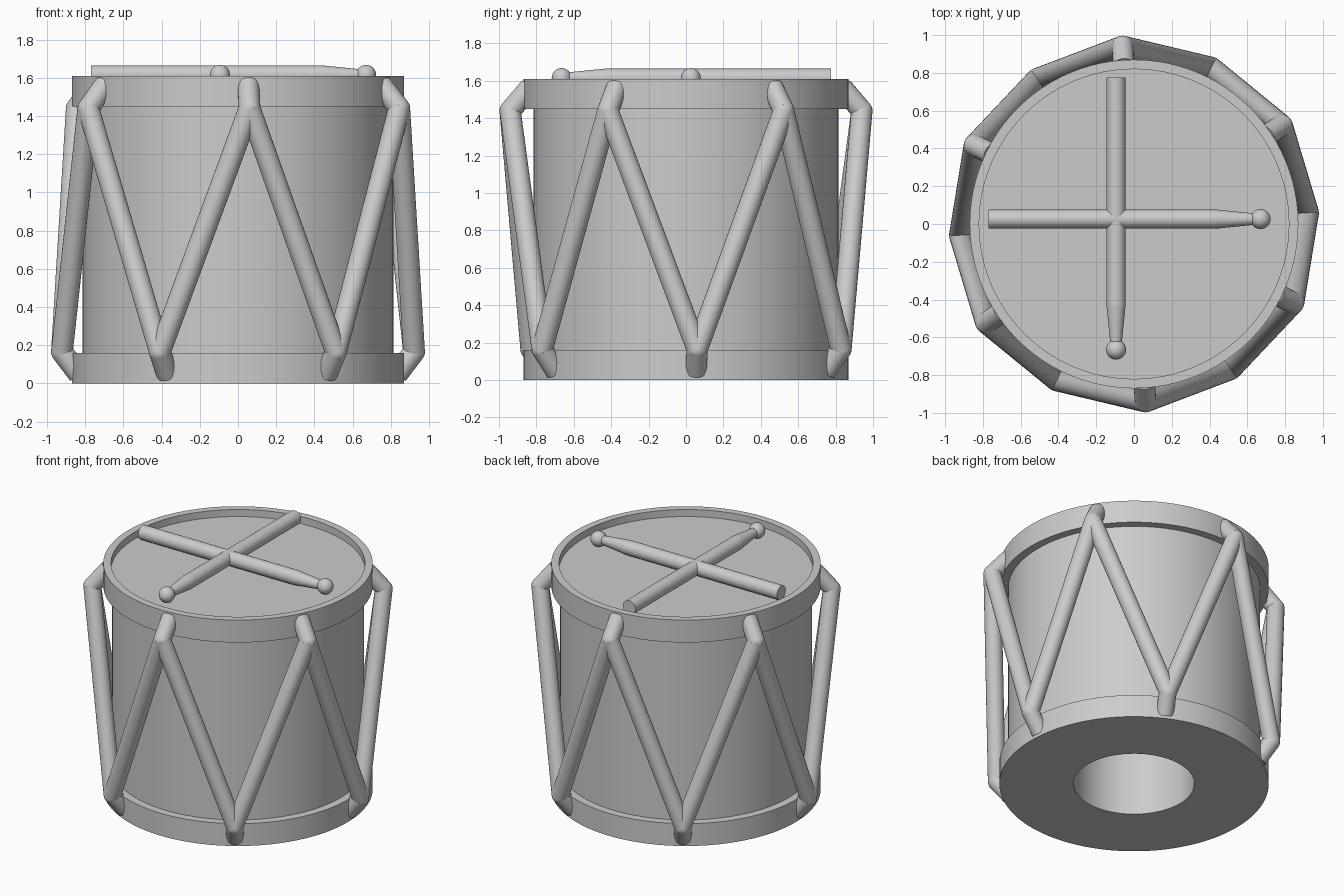
import bpy, bmesh, math
from mathutils import Vector

cube = bpy.data.objects.get("Cube")
if cube:
    bpy.data.objects.remove(cube, do_unlink=True)

grey = bpy.data.materials.new("plain grey")
grey.use_nodes = True
COLOUR = (0.6, 0.6, 0.6, 1)
grey.diffuse_color = COLOUR
grey.node_tree.nodes["Principled BSDF"].inputs["Base Color"].default_value = COLOUR


def finish(name, bm):
    """Turn a bmesh into a smooth-shaded object with crisp edges."""
    mesh = bpy.data.meshes.new(name)
    bm.to_mesh(mesh)
    bm.free()
    mesh.materials.append(grey)
    obj = bpy.data.objects.new(name, mesh)
    bpy.context.collection.objects.link(obj)
    bpy.ops.object.select_all(action='DESELECT')
    obj.select_set(True)
    bpy.context.view_layer.objects.active = obj
    bpy.ops.object.shade_smooth_by_angle(angle=math.radians(35))
    return obj


def lathe(name, profile, steps=96):
    """Spin a (radius, z) profile about the z axis."""
    bm = bmesh.new()
    verts = [bm.verts.new((r, 0, z)) for r, z in profile]
    edges = [bm.edges.new(pair) for pair in zip(verts, verts[1:])]
    bmesh.ops.spin(bm, geom=verts + edges, axis=(0, 0, 1), cent=(0, 0, 0),
                   steps=steps, angle=math.tau, use_duplicate=False)
    bmesh.ops.remove_doubles(bm, verts=bm.verts, dist=1e-4)
    bmesh.ops.dissolve_degenerate(bm, dist=1e-5, edges=bm.edges)
    # The profiles run bottom to outside to top, so normals must face off the solid
    (r0, z0), (r1, z1) = profile[0], profile[1]
    face = min(bm.faces, key=lambda f: abs(f.calc_center_median().z - (z0 + z1) / 2)
               + abs(f.calc_center_median().xy.length - (r0 + r1) / 2))
    face.normal_update()
    c = face.calc_center_median()
    out = Vector((c.x, c.y, 0)).normalized() * (z1 - z0) + Vector((0, 0, r0 - r1))
    if face.normal.dot(out) < 0:
        bmesh.ops.reverse_faces(bm, faces=bm.faces)
    return finish(name, bm)


def tube(bm, a, b, r1, r2=None, sides=24):
    """Add a capped cylinder or cone between two points."""
    a, b = Vector(a), Vector(b)
    turn = (b - a).to_track_quat('Z', 'Y').to_matrix().to_4x4()
    turn.translation = (a + b) / 2
    bmesh.ops.create_cone(bm, cap_ends=True, segments=sides, radius1=r1,
                          radius2=r1 if r2 is None else r2,
                          depth=(b - a).length, matrix=turn)


def ball(bm, centre, radius):
    made = bmesh.ops.create_uvsphere(bm, u_segments=24, v_segments=16, radius=radius)
    bmesh.ops.translate(bm, verts=made["verts"], vec=centre)


# Drum: parts meet edge to edge
HOOP, SHELL, RIM, BORE = 0.87, 0.815, 0.82, 0.39
TOP, HEAD, BAND = 1.61, 1.56, 0.16
lathe("bottom_bore", [(0, 1.4), (BORE, 1.4), (BORE, 0)])
lathe("lower_hoop", [(BORE, 0), (HOOP, 0), (HOOP, BAND), (SHELL, BAND)])
lathe("shell", [(SHELL, BAND), (SHELL, TOP - BAND)])
lathe("upper_hoop", [(SHELL, TOP - BAND), (HOOP, TOP - BAND), (HOOP, TOP),
                     (RIM, TOP), (RIM, HEAD)])
lathe("drumhead", [(RIM, HEAD), (0, HEAD)])

# Zigzag rope: alternating high and low bends, each tied into its hoop
ROPE = 0.057


def rope_point(i, high, low):
    radius, z = low if i % 2 == 0 else high
    a = math.radians(3.7 + 30 * i)
    return Vector((radius * math.cos(a), radius * math.sin(a), z))


rope = bmesh.new()
for i in range(12):
    bend = rope_point(i, (0.942, 1.44), (0.924, 0.165))
    following = rope_point(i + 1, (0.942, 1.44), (0.924, 0.165))
    anchor = rope_point(i, (0.835, 1.565), (0.835, 0.048))
    tube(rope, bend, following, ROPE)
    tube(rope, bend, anchor, ROPE)
    ball(rope, bend, ROPE)
finish("zigzag_rope", rope)


# Crossed drumsticks: straight handle, tapered neck and round tip
def drumstick(name, origin, direction):
    origin, direction = Vector(origin), Vector(direction)

    def at(d):
        return origin + direction * d

    bm = bmesh.new()
    tube(bm, at(0), at(1.21), 0.05)
    tube(bm, at(1.21), at(1.42), 0.05, 0.029)
    ball(bm, at(1.44), 0.053)
    finish(name, bm)


drumstick("drumstick_across", (-0.77, 0.026, 1.615), (1, 0, 0))
drumstick("drumstick_lengthwise", (-0.095, 0.775, 1.615), (0, -1, 0))
